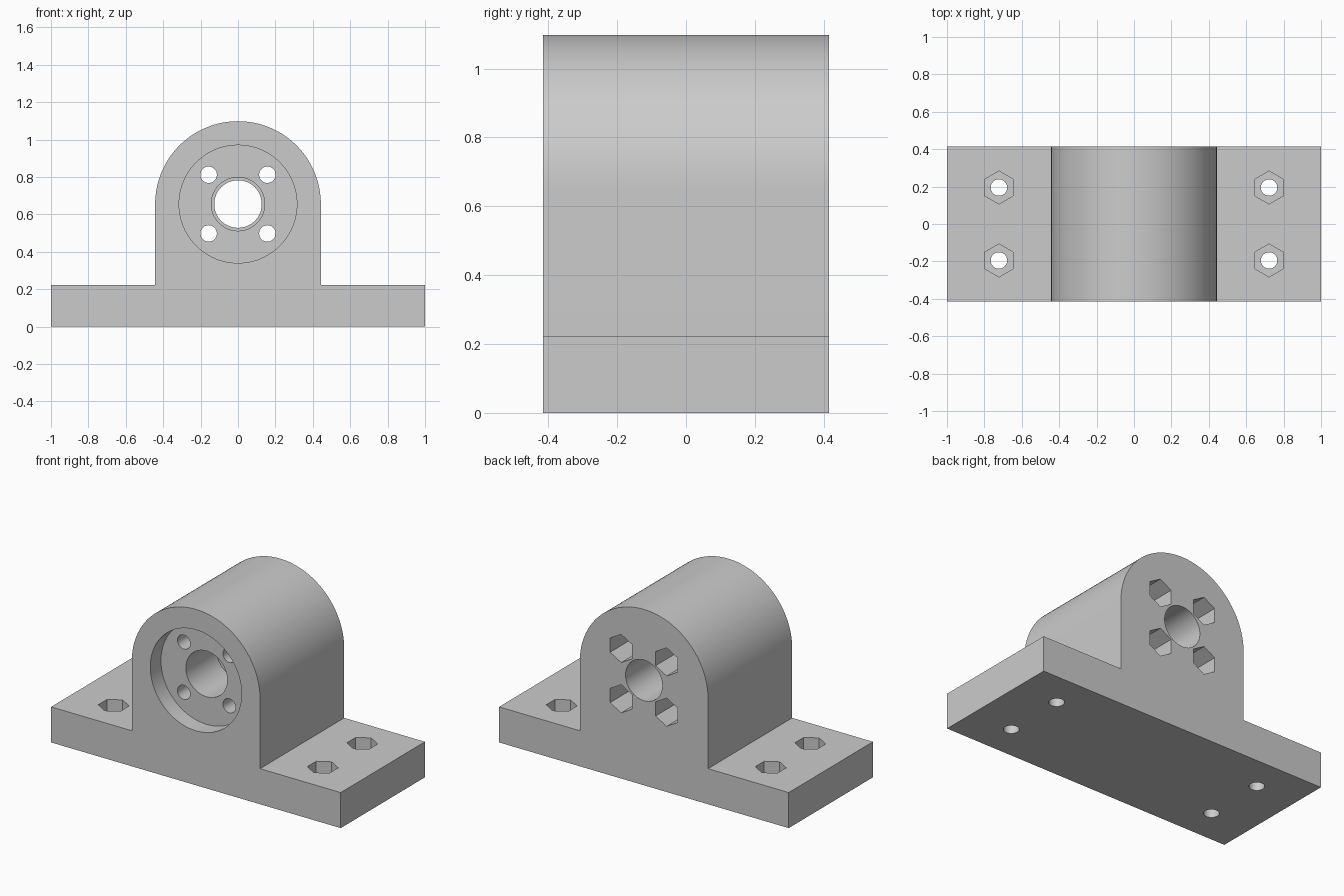
import bpy, bmesh, math

if "Cube" in bpy.data.objects:
    bpy.data.objects.remove(bpy.data.objects["Cube"])

HALF_Y, BASE_Z, AXIS_Z = 0.415, 0.222, 0.655
BOSS_R, NUT_R, SCREW_R = 0.443, 0.088, 0.044

grey = bpy.data.materials.new("light grey")
grey.diffuse_color = (0.6, 0.6, 0.6, 1)
grey.use_nodes = True
grey.node_tree.nodes["Principled BSDF"].inputs["Base Color"].default_value = grey.diffuse_color


def prism(name, points, w0, w1, axis):
    """Extrude a 2D outline from w0 to w1 along the y or z axis."""
    bm = bmesh.new()
    place = (lambda u, v, w: (u, w, v)) if axis == "y" else (lambda u, v, w: (u, v, w))
    low = [bm.verts.new(place(u, v, w0)) for u, v in points]
    high = [bm.verts.new(place(u, v, w1)) for u, v in points]
    bm.faces.new(low)
    bm.faces.new(high)
    n = len(points)
    for i in range(n):
        j = (i + 1) % n
        bm.faces.new((low[i], low[j], high[j], high[i]))
    bmesh.ops.recalc_face_normals(bm, faces=bm.faces)
    mesh = bpy.data.meshes.new(name)
    bm.to_mesh(mesh)
    bm.free()
    obj = bpy.data.objects.new(name, mesh)
    bpy.context.collection.objects.link(obj)
    return obj


def ring(cu, cv, r, sides):
    """Regular polygon with a corner pointing along +v."""
    return [(cu + r * math.sin(2 * math.pi * i / sides),
             cv + r * math.cos(2 * math.pi * i / sides)) for i in range(sides)]


# Block: flat foot with a round-topped housing
arc = [(BOSS_R * math.cos(math.pi * i / 64), AXIS_Z + BOSS_R * math.sin(math.pi * i / 64))
       for i in range(65)]
outline = ([(-1, 0), (1, 0), (1, BASE_Z), (BOSS_R, BASE_Z)] + arc
           + [(-BOSS_R, BASE_Z), (-1, BASE_Z)])
block = prism("bearing_block", outline, -HALF_Y, HALF_Y, "y")
block.data.materials.append(grey)
bpy.context.view_layer.objects.active = block
block.select_set(True)


def cut(u, v, r, sides, w0, w1, axis):
    """Subtract a prism from the block."""
    cutter = prism("cutter", ring(u, v, r, sides), w0, w1, axis)
    cutter.hide_render = True
    mod = block.modifiers.new("cut", "BOOLEAN")
    mod.operation, mod.solver, mod.object = "DIFFERENCE", "EXACT", cutter
    bpy.ops.object.modifier_apply(modifier=mod.name)
    bpy.data.objects.remove(cutter)


# Shaft: through bore, wider front half, shallow bearing seat
cut(0, AXIS_Z, 0.127, 64, -0.6, 0.6, "y")
cut(0, AXIS_Z, 0.143, 64, -0.6, -0.01, "y")
cut(0, AXIS_Z, 0.315, 96, -0.6, -HALF_Y + 0.105, "y")

for sx in (-1, 1):
    for s in (-1, 1):
        # Housing screw holes with nut pockets from the back
        u, v = sx * 0.157, AXIS_Z + s * 0.157
        cut(u, v, SCREW_R, 32, -0.6, 0.6, "y")
        cut(u, v, NUT_R, 6, 0.06, 0.6, "y")
        # Foot screw holes with nut pockets from above
        u, v = sx * 0.722, s * 0.195
        cut(u, v, SCREW_R, 32, -0.1, 0.4, "z")
        cut(u, v, NUT_R, 6, 0.11, 0.4, "z")

bpy.ops.object.shade_smooth_by_angle(angle=math.radians(30))
